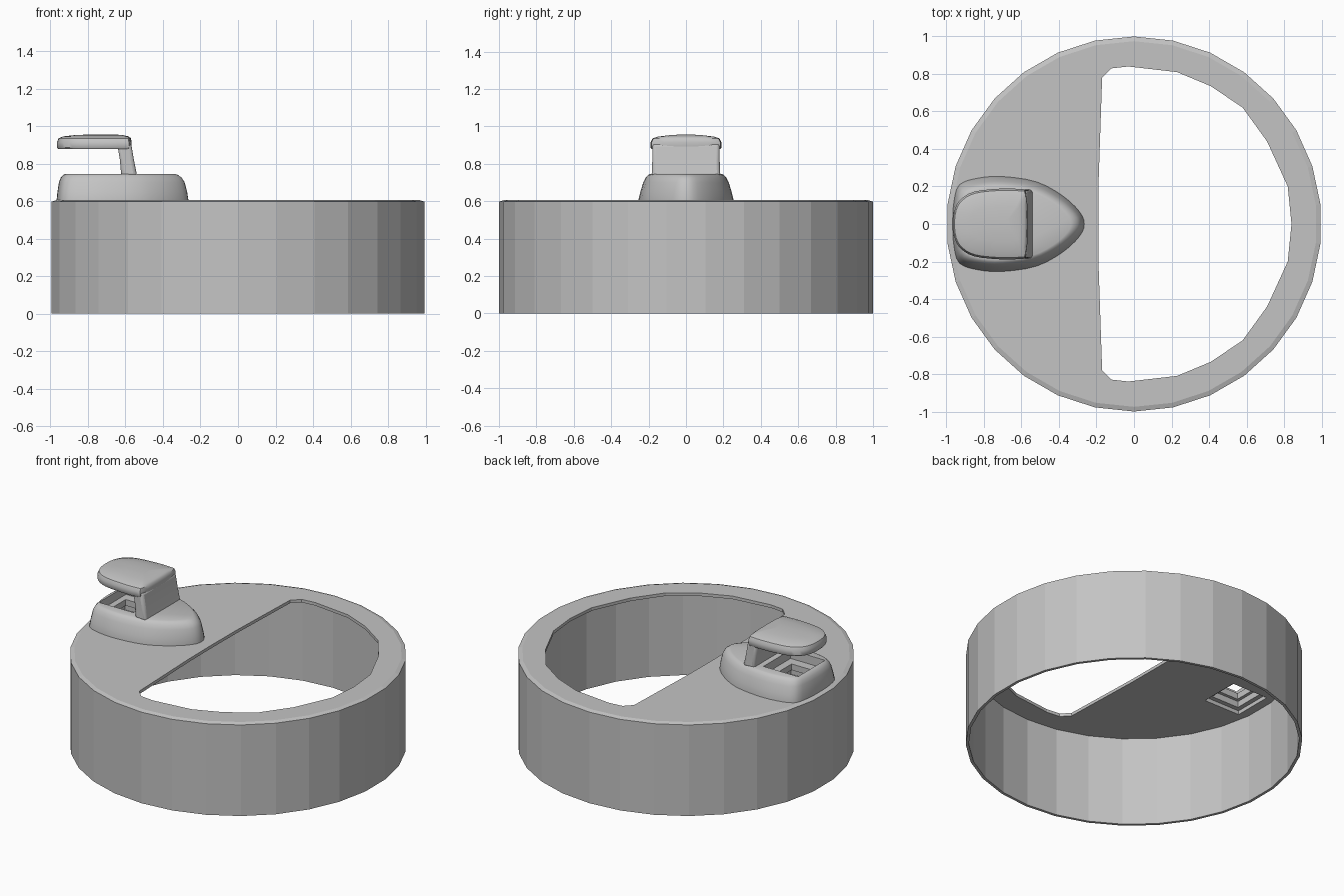
import bpy
import bmesh
import math

cube = bpy.data.objects.get("Cube")
if cube:
    bpy.data.objects.remove(cube, do_unlink=True)

grey = bpy.data.materials.new("light grey plastic")
grey.use_nodes = True
grey.diffuse_color = (0.55, 0.55, 0.55, 1)
grey.node_tree.nodes["Principled BSDF"].inputs["Base Color"].default_value = grey.diffuse_color


def loft(name, rings):
    """Closed solid through a stack of rings with equal point counts."""
    bm = bmesh.new()
    loops = [[bm.verts.new(p) for p in ring] for ring in rings]
    n = len(loops[0])
    for low, high in zip(loops, loops[1:]):
        for i in range(n):
            j = (i + 1) % n
            bm.faces.new((low[i], low[j], high[j], high[i]))
    bm.faces.new(loops[0])
    bm.faces.new(loops[-1])
    bmesh.ops.recalc_face_normals(bm, faces=bm.faces)
    mesh = bpy.data.meshes.new(name)
    bm.to_mesh(mesh)
    bm.free()
    mesh.materials.append(grey)
    obj = bpy.data.objects.new(name, mesh)
    bpy.context.collection.objects.link(obj)
    return obj


def circle(r, z, sides=30):
    turn = 2 * math.pi / sides
    return [(r * math.sin(i * turn), r * math.cos(i * turn), z) for i in range(sides)]


def rect(x0, x1, half_y, z):
    return [(x0, -half_y, z), (x1, -half_y, z), (x1, half_y, z), (x0, half_y, z)]


def mirrored(half):
    """Complete a half outline across the x axis."""
    return half + [(x, -y) for x, y in reversed(half) if y > 0]


def smooth(points, steps=3):
    """Rounded closed outline through the points."""
    out, n = [], len(points)
    for i in range(n):
        a, b, c, d = (points[(i + k) % n] for k in (-1, 0, 1, 2))
        for s in range(steps):
            t = s / steps
            out.append(tuple(
                b[k] + 0.5 * t * (c[k] - a[k] + t * (2 * a[k] - 5 * b[k] + 4 * c[k] - d[k]
                + t * (3 * (b[k] - c[k]) + d[k] - a[k]))) for k in (0, 1)))
    return out


def scaled(outline, cx, sx, sy, z):
    return [(cx + (x - cx) * sx, y * sy, z) for x, y in outline]


def cut(obj, cutter):
    mod = obj.modifiers.new("cut", "BOOLEAN")
    mod.operation = "DIFFERENCE"
    mod.solver = "EXACT"
    mod.object = cutter
    bpy.context.view_layer.objects.active = obj
    bpy.ops.object.modifier_apply(modifier=mod.name)


def shade(obj, angle):
    bpy.ops.object.select_all(action="DESELECT")
    obj.select_set(True)
    bpy.context.view_layer.objects.active = obj
    bpy.ops.object.shade_smooth_by_angle(angle=math.radians(angle))


# Faceted lid shell with a fine chamfer
lid = loft("lid_shell", [circle(1, 0), circle(1, 0.597), circle(0.975, 0.605)])
cavity = loft("cavity_cutter", [circle(0.982, -0.1), circle(0.982, 0.585)])

# D-shaped opening
d_half = [(-0.19, 0), (-0.188, 0.25), (-0.17, 0.78), (-0.12, 0.83), (-0.03, 0.84),
          (0.23, 0.81), (0.41, 0.735), (0.58, 0.62), (0.71, 0.44), (0.82, 0.2), (0.84, 0)]
d_shape = mirrored(d_half)
opening = loft("opening_cutter", [[(x, y, z) for x, y in d_shape] for z in (0.5, 0.7)])

# Stepped drinking channel through spout and lid
channel = loft("channel_cutter", [
    rect(-0.92, -0.66, 0.13, 0.5), rect(-0.92, -0.66, 0.13, 0.61),
    rect(-0.89, -0.69, 0.1, 0.61), rect(-0.89, -0.69, 0.1, 0.65),
    rect(-0.87, -0.71, 0.08, 0.65), rect(-0.87, -0.71, 0.08, 0.69),
    rect(-0.91, -0.66, 0.14, 0.69), rect(-0.91, -0.66, 0.14, 0.8)])

# Teardrop spout base
drop = smooth(mirrored([(-0.967, 0), (-0.96, 0.12), (-0.93, 0.21), (-0.83, 0.245),
                        (-0.7, 0.253), (-0.52, 0.225), (-0.38, 0.15), (-0.29, 0.065),
                        (-0.265, 0)]))
spout = loft("spout_base", [scaled(drop, -0.7, sx, sy, z) for z, sx, sy in (
    (0.59, 1, 1), (0.61, 1, 1), (0.65, 0.985, 0.96), (0.7, 0.955, 0.9),
    (0.725, 0.92, 0.85), (0.74, 0.87, 0.8), (0.745, 0.83, 0.76))])

for target, cutters in ((lid, (cavity, opening, channel)), (spout, (channel,))):
    for cutter in cutters:
        cut(target, cutter)
for cutter in (cavity, opening, channel):
    bpy.data.objects.remove(cutter, do_unlink=True)

# Raised flap with a softly crowned top
flap_outline = smooth(mirrored([(-0.965, 0), (-0.955, 0.08), (-0.92, 0.135), (-0.85, 0.173),
                                (-0.72, 0.188), (-0.61, 0.186), (-0.575, 0.165), (-0.567, 0)]))
flap = loft("flap_top", [scaled(flap_outline, -0.7, sx, sy, z) for z, sx, sy in (
    (0.878, 0.98, 0.97), (0.885, 1, 1), (0.915, 1, 1), (0.935, 0.97, 0.95),
    (0.945, 0.88, 0.8), (0.952, 0.65, 0.5), (0.956, 0.3, 0.2))])

# Leaning stem that carries the flap
stem = loft("flap_stem", [rect(-0.622, -0.537, 0.184, 0.73), rect(-0.63, -0.555, 0.18, 0.82),
                          rect(-0.645, -0.57, 0.18, 0.91)])
bevel = stem.modifiers.new("soft edges", "BEVEL")
bevel.width = 0.018
bevel.segments = 3
bevel.limit_method = "ANGLE"

for part in (spout, flap, stem):
    shade(part, 40)
